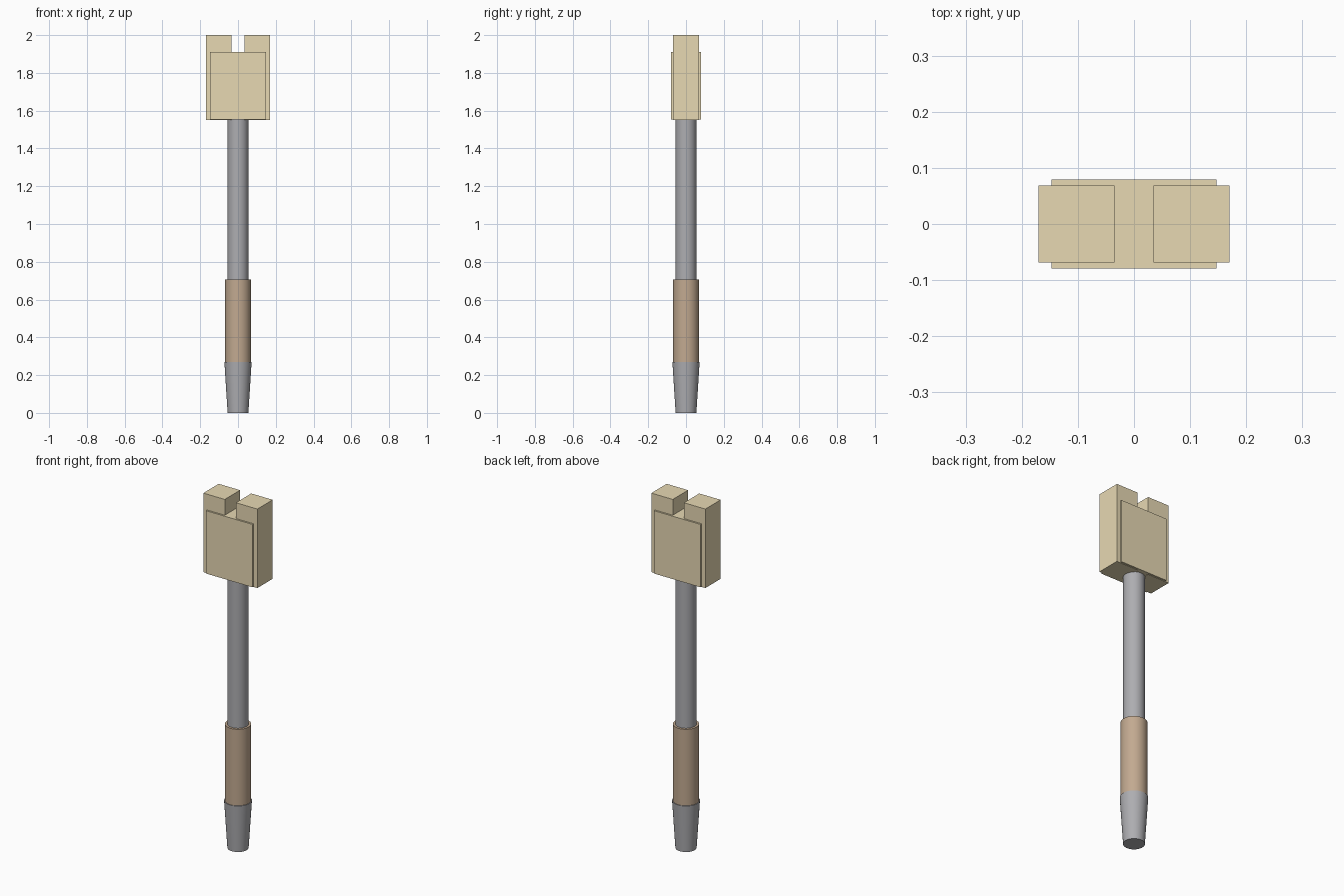
import bpy

if "Cube" in bpy.data.objects:
    bpy.data.objects.remove(bpy.data.objects["Cube"])


def material(name, rgb):
    m = bpy.data.materials.new(name)
    m.diffuse_color = (*rgb, 1)
    m.use_nodes = True
    m.node_tree.nodes["Principled BSDF"].inputs["Base Color"].default_value = m.diffuse_color
    return m


def box(name, x0, x1, half_y, z0, z1, mat):
    bpy.ops.mesh.primitive_cube_add(size=1, location=((x0 + x1) / 2, 0, (z0 + z1) / 2))
    ob = bpy.context.object
    ob.name = name
    ob.scale = (x1 - x0, half_y * 2, z1 - z0)
    bpy.ops.object.transform_apply(location=False, rotation=False, scale=True)
    ob.data.materials.append(mat)


def rod(name, r_bottom, r_top, z0, z1, mat):
    bpy.ops.mesh.primitive_cone_add(vertices=32, radius1=r_bottom, radius2=r_top,
                                    depth=z1 - z0, location=(0, 0, (z0 + z1) / 2))
    ob = bpy.context.object
    ob.name = name
    ob.data.materials.append(mat)
    bpy.ops.object.shade_smooth_by_angle()


brass = material("brass", (0.80, 0.69, 0.45))
leather = material("leather", (0.54, 0.40, 0.28))
steel = material("dark_steel", (0.42, 0.42, 0.44))

# Handle: tapered pommel, grip sleeve and shaft
rod("pommel", 0.055, 0.072, 0.0, 0.27, steel)
rod("grip", 0.068, 0.068, 0.27, 0.705, leather)
rod("shaft", 0.055, 0.055, 0.02, 1.56, steel)

# Slotted head: central block flanked by two taller prongs
box("head_core", -0.147, 0.147, 0.079, 1.552, 1.91, brass)
for side, name in ((-1, "left_prong"), (1, "right_prong")):
    a, b = sorted((side * 0.035, side * 0.17))
    box(name, a, b, 0.069, 1.55, 2.0, brass)
